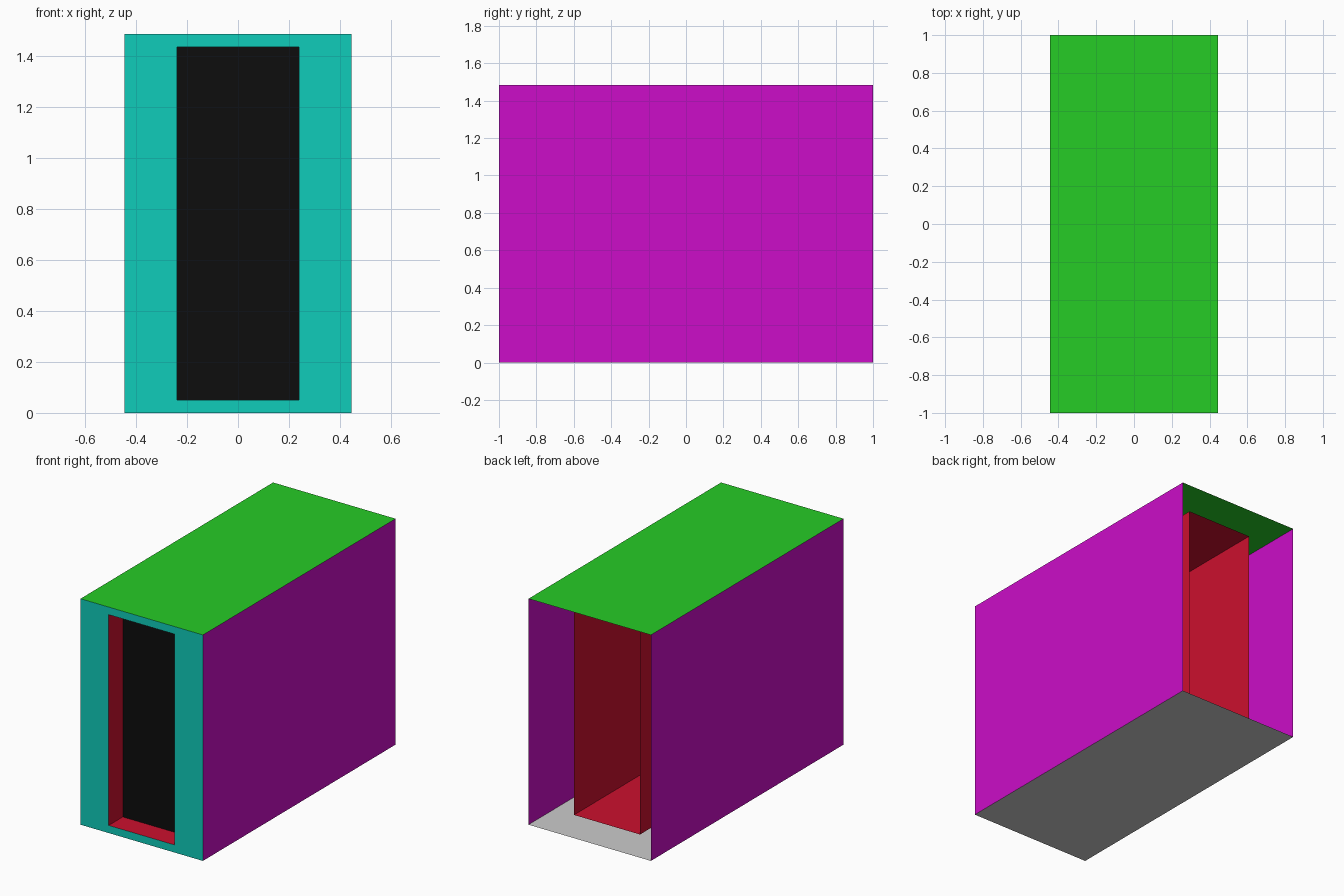
import bpy, bmesh
from mathutils import Vector

cube = bpy.data.objects.get("Cube")
if cube:
    bpy.data.objects.remove(cube, do_unlink=True)

# Overall size and doorway size
HALF_W, HALF_L, HEIGHT = 0.445, 1.0, 1.485
DOOR_HALF, DOOR_LOW, DOOR_HIGH = 0.24, 0.05, 1.435
TUNNEL_END, PANEL_Y = 0.82, -0.854


def material(name, rgb):
    mat = bpy.data.materials.new(name)
    mat.use_nodes = True
    colour = (*rgb, 1.0)
    mat.diffuse_color = colour
    mat.node_tree.nodes["Principled BSDF"].inputs["Base Color"].default_value = colour
    return mat


green = material("roof green", (0.019, 0.604, 0.019))
magenta = material("wall magenta", (0.604, 0.004, 0.578))
grey = material("floor grey", (0.604, 0.604, 0.604))
teal = material("front teal", (0.005, 0.604, 0.491))
red = material("tunnel red", (0.604, 0.005, 0.027))
black = material("panel black", (0.004, 0.004, 0.004))


def finish(name, bm, mats):
    mesh = bpy.data.meshes.new(name)
    bm.to_mesh(mesh)
    bm.free()
    for mat in mats:
        mesh.materials.append(mat)
    obj = bpy.data.objects.new(name, mesh)
    bpy.context.collection.objects.link(obj)
    return obj


def open_box(low, high):
    """Thin-walled box with no front or back face."""
    low, high = Vector(low), Vector(high)
    bm = bmesh.new()
    bmesh.ops.create_cube(bm, size=1)
    bmesh.ops.scale(bm, vec=high - low, verts=bm.verts)
    bmesh.ops.translate(bm, vec=(low + high) / 2, verts=bm.verts)
    bm.normal_update()
    ends = [f for f in bm.faces if abs(f.normal.y) > 0.5]
    bmesh.ops.delete(bm, geom=ends, context='FACES')
    return bm


# Outer shell: walls, roof and floor coloured by direction
bm = open_box((-HALF_W, -HALF_L, 0), (HALF_W, HALF_L, HEIGHT))
for face in bm.faces:
    if face.normal.z > 0.5:
        face.material_index = 1
    elif face.normal.z < -0.5:
        face.material_index = 2
finish("outer_shell", bm, [magenta, green, grey])

# Tunnel running back from the doorway
bm = open_box((-DOOR_HALF, -HALF_L, DOOR_LOW), (DOOR_HALF, TUNNEL_END, DOOR_HIGH))
finish("inner_tunnel", bm, [red])

# Front frame around the doorway
bm = bmesh.new()


def ring(half, low, high):
    return [bm.verts.new((x, -HALF_L, z)) for x, z in
            ((-half, low), (half, low), (half, high), (-half, high))]


outer = ring(HALF_W, 0, HEIGHT)
inner = ring(DOOR_HALF, DOOR_LOW, DOOR_HIGH)
for i in range(4):
    j = (i + 1) % 4
    bm.faces.new((outer[i], outer[j], inner[j], inner[i]))
finish("front_frame", bm, [teal])

# Dark panel closing the tunnel just behind the doorway
bm = bmesh.new()
bm.faces.new([bm.verts.new((x, PANEL_Y, z)) for x, z in
              ((-DOOR_HALF, DOOR_LOW), (DOOR_HALF, DOOR_LOW),
               (DOOR_HALF, DOOR_HIGH), (-DOOR_HALF, DOOR_HIGH))])
finish("door_panel", bm, [black])
